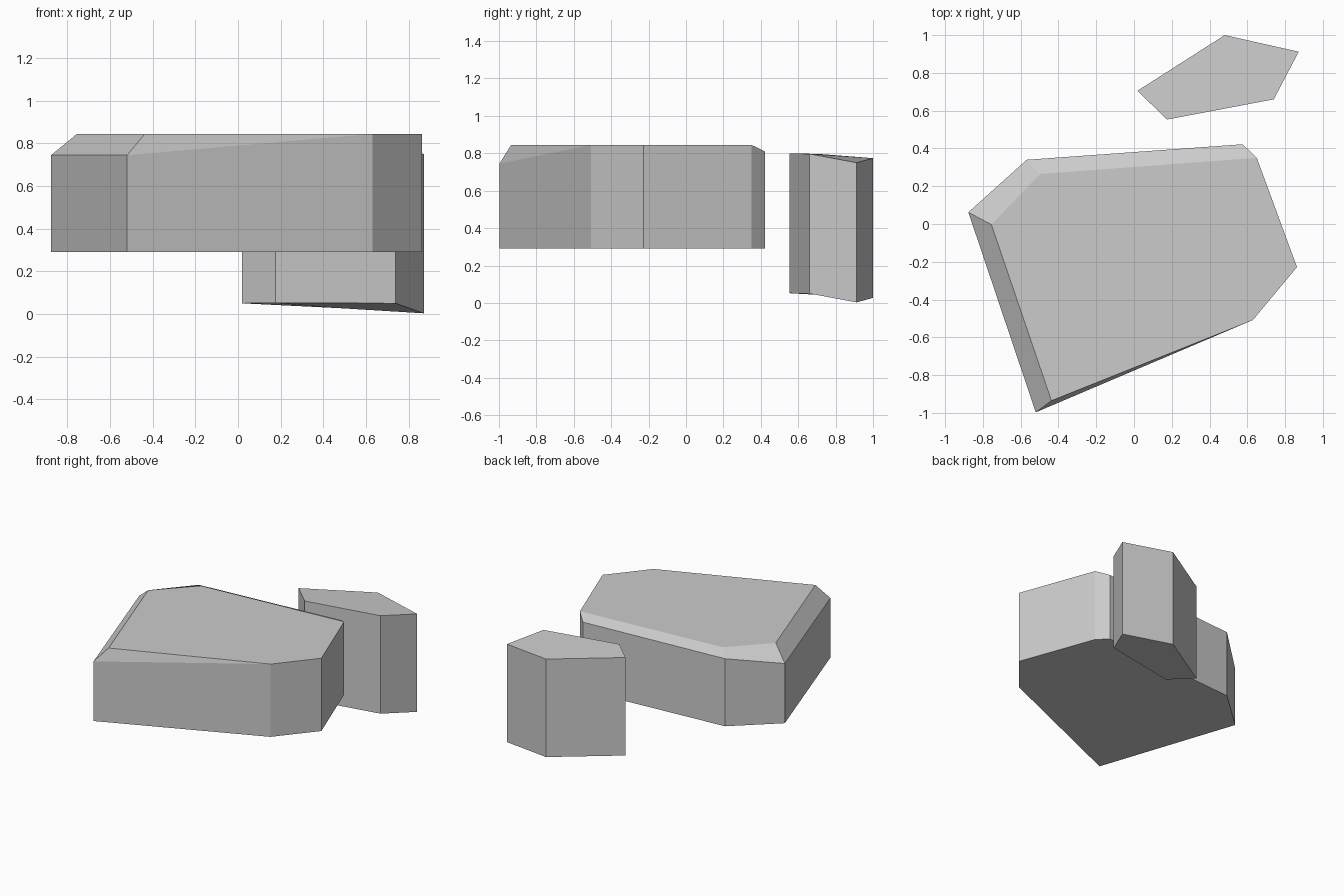
import bpy, bmesh

if "Cube" in bpy.data.objects:
    bpy.data.objects.remove(bpy.data.objects["Cube"])


def loft(name, rings):
    """Join matching rings of points with faces and cap both ends."""
    bm = bmesh.new()
    loops = [[bm.verts.new(p) for p in ring] for ring in rings]
    n = len(loops[0])
    for low, high in zip(loops, loops[1:]):
        for i in range(n):
            j = (i + 1) % n
            bm.faces.new((low[i], low[j], high[j], high[i]))
    bm.faces.new(loops[0][::-1])
    bm.faces.new(loops[-1])
    # coincident corners collapse where there is no chamfer
    bmesh.ops.remove_doubles(bm, verts=bm.verts, dist=0.001)
    bmesh.ops.recalc_face_normals(bm, faces=bm.faces)
    mesh = bpy.data.meshes.new(name)
    bm.to_mesh(mesh)
    bm.free()
    obj = bpy.data.objects.new(name, mesh)
    bpy.context.collection.objects.link(obj)
    return obj


# Large flat stone, chamfered along the left and back edges
bottom, top = 0.29, 0.845
shoulder = [(-0.52, -0.997, 0.745), (0.63, -0.508, top), (0.863, -0.228, top),
            (0.65, 0.35, top), (0.575, 0.422, 0.81), (-0.568, 0.34, 0.805),
            (-0.877, 0.062, 0.745)]
crown = list(shoulder)
crown[0] = (-0.437, -0.935, top)
crown[4] = (0.65, 0.35, top)
crown[5] = (-0.497, 0.265, top)
crown[6] = (-0.755, -0.003, top)
base = [(x, y, bottom) for x, y, z in shoulder]
loft("large_stone", [base, shoulder, crown])

# Small upright stone behind it, with slightly tilted ends
foot = [(0.175, 0.553, 0.052), (0.74, 0.66, 0.05), (0.872, 0.912, 0.003),
        (0.48, 1.0, 0.027), (0.018, 0.705, 0.05)]
head = [(x, y, z + 0.747) for x, y, z in foot]
loft("small_stone", [foot, head])
